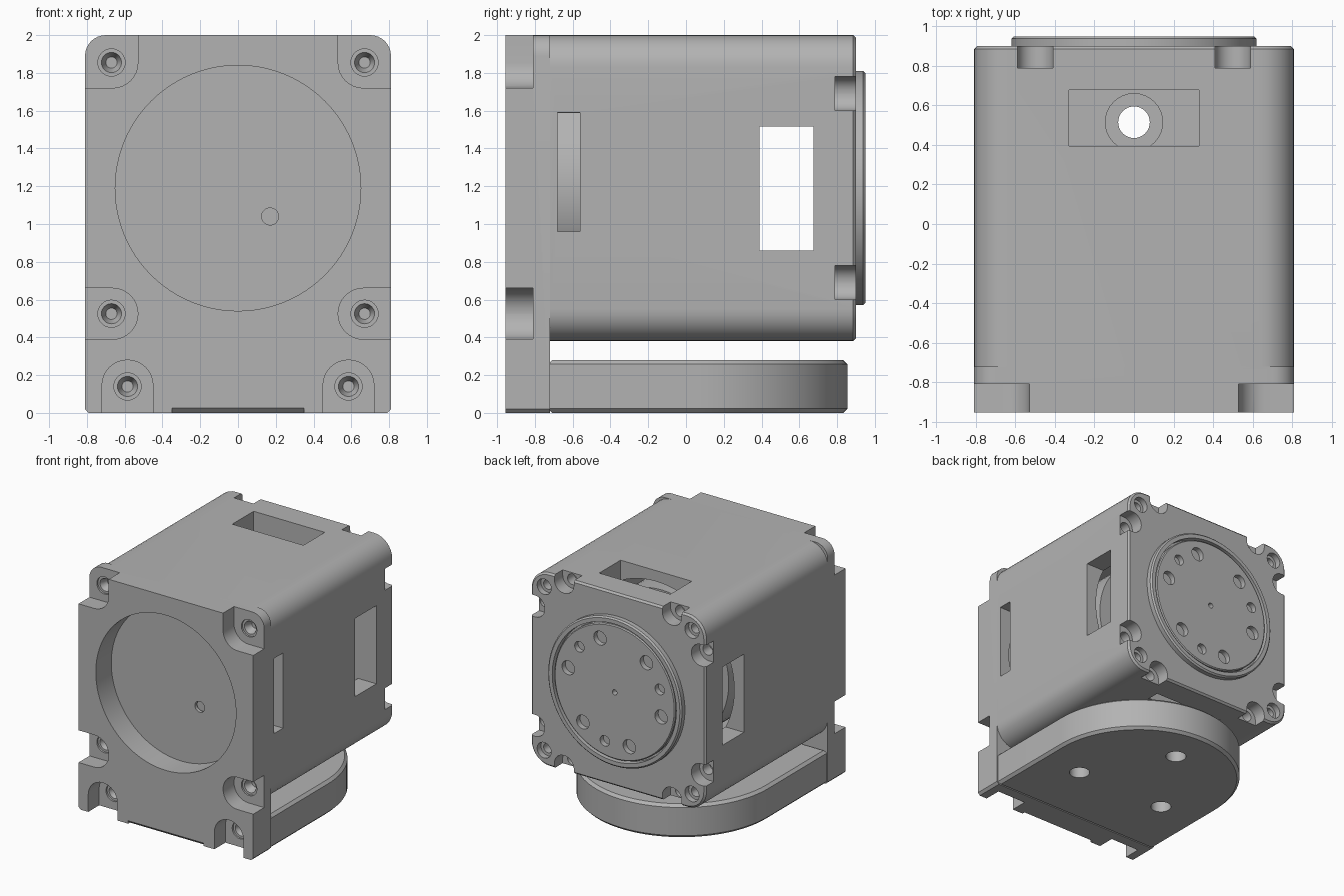
import bpy, bmesh
from math import sin, cos, pi, radians

old = bpy.data.objects.get("Cube")
if old:
    bpy.data.objects.remove(old, do_unlink=True)

grey = bpy.data.materials.new("plain_grey")
grey.use_nodes = True
GREY = (0.45, 0.45, 0.45, 1)
grey.diffuse_color = GREY
grey.node_tree.nodes["Principled BSDF"].inputs["Base Color"].default_value = GREY

CZ = 1.19  # height of the main axis


def place(axis, u, v, w):
    return {"x": (w, u, v), "y": (u, w, v), "z": (u, v, w)}[axis]


def finish(name, bm):
    bmesh.ops.recalc_face_normals(bm, faces=bm.faces)
    mesh = bpy.data.meshes.new(name)
    bm.to_mesh(mesh)
    bm.free()
    mesh.materials.append(grey)
    ob = bpy.data.objects.new(name, mesh)
    bpy.context.collection.objects.link(ob)
    return ob


def loft(name, axis, lower, upper, a, b, bevel=0.0, both=False):
    """Solid between two matching outlines, with optionally bevelled end rims."""
    bm = bmesh.new()
    low = [bm.verts.new(place(axis, u, v, a)) for u, v in lower]
    top = [bm.verts.new(place(axis, u, v, b)) for u, v in upper]
    ends = [bm.faces.new(low), bm.faces.new(top)]
    n = len(low)
    for i in range(n):
        j = (i + 1) % n
        bm.faces.new((low[i], low[j], top[j], top[i]))
    if bevel:
        rims = list(ends[1].edges) + (list(ends[0].edges) if both else [])
        bmesh.ops.recalc_face_normals(bm, faces=bm.faces)
        bmesh.ops.bevel(bm, geom=rims, offset=bevel, segments=1, affect="EDGES")
    return finish(name, bm)


def circle(u, v, r, n=64):
    return [(u + r * cos(2 * pi * i / n), v + r * sin(2 * pi * i / n)) for i in range(n)]


def rounded(u0, u1, v0, v1, r, n=8):
    pts = []
    corners = ((u1 - r, v1 - r), (u0 + r, v1 - r), (u0 + r, v0 + r), (u1 - r, v0 + r))
    for q, (u, v) in enumerate(corners):
        for i in range(n + 1):
            t = (q + i / n) * pi / 2
            pts.append((u + r * cos(t), v + r * sin(t)))
    return pts


def rect(u0, u1, v0, v1):
    return [(u0, v0), (u1, v0), (u1, v1), (u0, v1)]


def prism(name, axis, pts, a, b, bevel=0.0, both=False):
    return loft(name, axis, pts, pts, a, b, bevel, both)


def cut(target, axis, pts, a, b, end=None):
    cutter = loft("cutter", axis, pts, end or pts, a, b)
    mod = target.modifiers.new("cut", "BOOLEAN")
    mod.operation, mod.solver, mod.object = "DIFFERENCE", "EXACT", cutter
    bpy.context.view_layer.objects.active = target
    bpy.ops.object.modifier_apply(modifier=mod.name)
    bpy.data.objects.remove(cutter, do_unlink=True)


def cone_hole(target, u, v, a, b, r1, r2, n=32):
    cut(target, "y", circle(u, v, r1, n), a, b, circle(u, v, r2, n))


# Front plate with rounded upper corners and small lower chamfers
arc = [(0.70 + 0.11 * cos(t * pi / 16), 1.89 + 0.11 * sin(t * pi / 16)) for t in range(9)]
half = [(0.79, 0), (0.81, 0.02)] + arc
plate = prism("front_plate", "y", half + [(-x, z) for x, z in reversed(half)], -0.955, -0.72)
cut(plate, "y", circle(0, CZ, 0.65, 96), -1.1, -0.75)
cone_hole(plate, 0.17, 1.04, -0.8, -0.6, 0.045, 0.045)
for s in (-1, 1):
    notches = (
        (0.53, 1.2, 1.72, 2.4, 0.67, 1.855),
        (0.53, 1.2, 0.39, 0.66, 0.67, 0.525),
        (0.45, 0.72, -0.4, 0.28, 0.585, 0.14),
    )
    for u0, u1, v0, v1, hx, hz in notches:
        cut(plate, "y", rounded(*sorted((s * u0, s * u1)), v0, v1, 0.134), -1.1, -0.81)
        cone_hole(plate, s * hx, hz, -0.83, -0.795, 0.072, 0.072)
        cone_hole(plate, s * hx, hz, -0.80, -0.73, 0.055, 0.03)
# Sloped relief under the front edge
cut(plate, "x", [(-1.0, -0.1), (-1.0, 0.025), (-0.955, 0.025), (-0.93, 0), (-0.93, -0.1)], -0.35, 0.35)

# Hollow housing
housing = prism("housing", "y", rounded(-0.81, 0.81, 0.38, 2.0, 0.17), -0.72, 0.9, 0.015)
cut(housing, "y", circle(0, CZ, 0.72, 96), -0.9, 0.68)

# Windows through all four walls, and one slot near the front
cut(housing, "x", rect(0.39, 0.675, 0.86, 1.515), -1, 1)
cut(housing, "z", rect(-0.33, 0.33, 0.395, 0.678), 0.2, 2.2)
cut(housing, "x", rect(-0.68, -0.56, 0.96, 1.59), 0.6, 1)

# Screw notches and corner holes around the rear rim
for s in (-1, 1):
    for t in (-1, 1):
        x, z = s * 0.5, CZ + t * 0.5
        cut(housing, "y", rounded(x - 0.09, x + 0.09, *sorted((CZ + t * 0.68, CZ + t * 1.1)), 0.088), 0.79, 1.1)
        cut(housing, "y", rounded(*sorted((s * 0.68, s * 1.1)), z - 0.09, z + 0.09, 0.088), 0.79, 1.1)
        cone_hole(housing, x, CZ + t * 0.755, 0.7, 0.85, 0.045, 0.045)
        cone_hole(housing, s * 0.755, z, 0.7, 0.85, 0.045, 0.045)
        cone_hole(housing, s * 0.685, CZ + t * 0.685, 0.85, 1.0, 0.065, 0.065)
        cone_hole(housing, s * 0.685, CZ + t * 0.685, 0.7, 0.9, 0.04, 0.04)

# Inner drive cylinder
drive = prism("inner_drive", "y", circle(0, CZ, 0.62, 64), -0.70, 0.32)

# Output ring and drilled output disc
ring = prism("output_ring", "y", circle(0, CZ, 0.62, 96), 0.88, 0.95, 0.012)
cut(ring, "y", circle(0, CZ, 0.575, 96), 0.8, 1.0)
disc = prism("output_disc", "y", circle(0, CZ, 0.56, 96), 0.88, 0.945, 0.008)
cone_hole(disc, 0, CZ, 0.9, 1.0, 0.022, 0.022)
for k in range(6):
    a = radians(12 + 60 * k)
    cone_hole(disc, 0.44 * cos(a), CZ + 0.44 * sin(a), 0.89, 1.0, 0.058, 0.058)
for k in range(3):
    a = radians(42 + 120 * k)
    cone_hole(disc, 0.44 * cos(a), CZ + 0.44 * sin(a), 0.89, 1.0, 0.044, 0.044)

# Foot with a round rear end and three stepped holes
outline = [(0.8 * cos(pi * i / 48), 0.055 + 0.8 * sin(pi * i / 48)) for i in range(49)]
foot = prism("foot", "z", outline + [(-0.8, -0.73), (0.8, -0.73)], 0, 0.28, 0.022, True)
for x, y in ((0, 0.515), (0.42, -0.17), (-0.42, -0.17)):
    cut(foot, "z", circle(x, y, 0.08, 32), -0.1, 0.4)
    cut(foot, "z", circle(x, y, 0.145, 32), 0.14, 0.4)

# Smooth round walls, keep the edges crisp
for ob in (plate, housing, drive, ring, disc, foot):
    bpy.ops.object.select_all(action="DESELECT")
    ob.select_set(True)
    bpy.context.view_layer.objects.active = ob
    bpy.ops.object.shade_smooth_by_angle(angle=radians(30))
